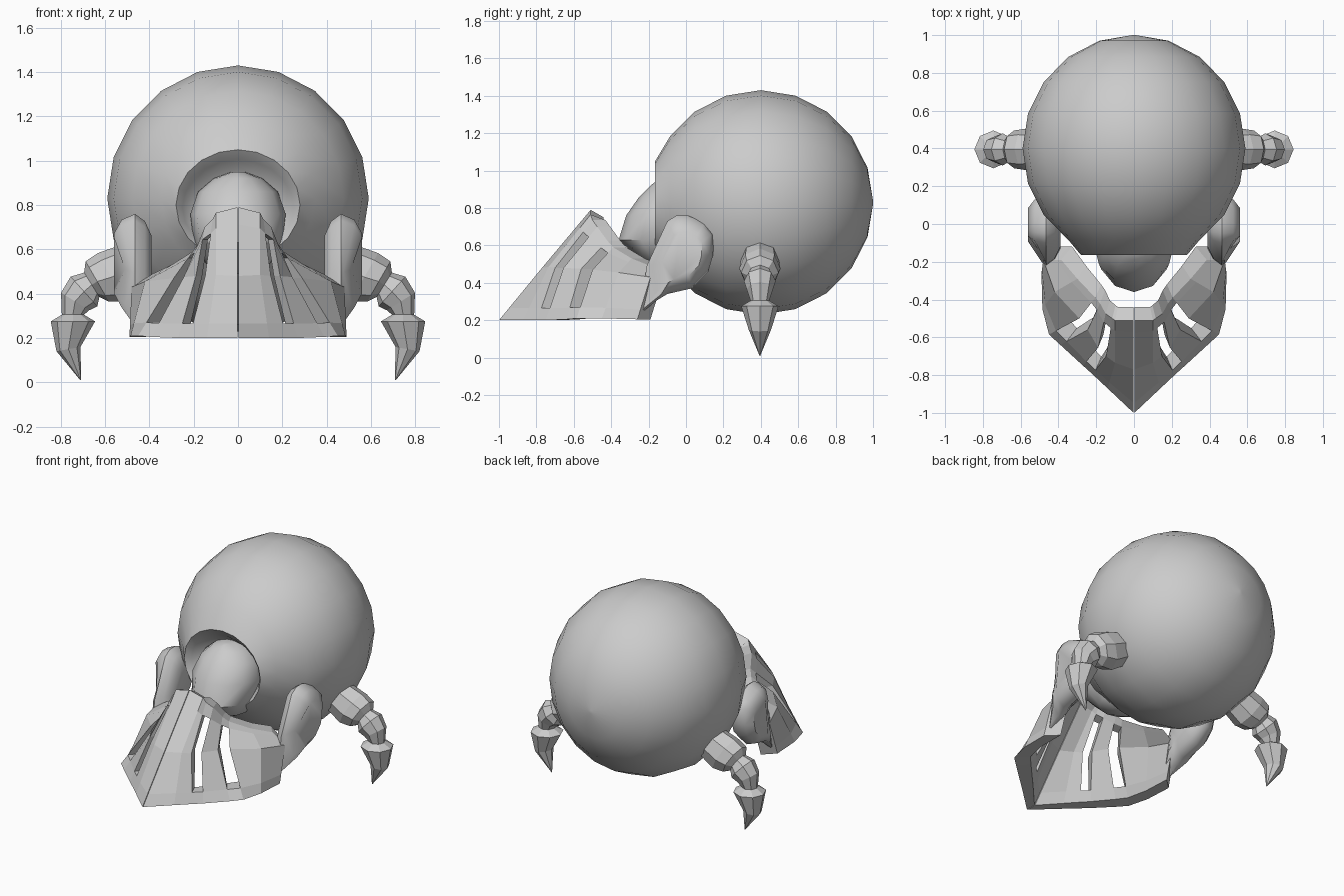
import bpy, bmesh, math
from mathutils import Vector

if "Cube" in bpy.data.objects:
    bpy.data.objects.remove(bpy.data.objects["Cube"])


def make(name, verts, faces, mirror=False, angle=None):
    me = bpy.data.meshes.new(name)
    bm = bmesh.new()
    vs = [bm.verts.new(v) for v in verts]
    for f in faces:
        bm.faces.new([vs[i] for i in f])
    bmesh.ops.recalc_face_normals(bm, faces=bm.faces)
    bm.to_mesh(me)
    bm.free()
    ob = bpy.data.objects.new(name, me)
    bpy.context.collection.objects.link(ob)
    if angle:
        bpy.ops.object.select_all(action='DESELECT')
        ob.select_set(True)
        bpy.context.view_layer.objects.active = ob
        bpy.ops.object.shade_smooth_by_angle(angle=math.radians(angle))
    if mirror:
        m = ob.modifiers.new("mirror", 'MIRROR')
        m.use_mirror_merge = False
    return ob


def loft(name, rings, **kw):
    n = len(rings[0])
    verts = [v for r in rings for v in r]
    faces = [(i*n + j, i*n + (j+1) % n, (i+1)*n + (j+1) % n, (i+1)*n + j)
             for i in range(len(rings)-1) for j in range(n)]
    faces += [tuple(range(n)), tuple(range(len(verts)-n, len(verts)))]
    return make(name, verts, faces, **kw)


def circle(n, off=0.0):
    return [(math.cos(2*math.pi*(k+off)/n), math.sin(2*math.pi*(k+off)/n)) for k in range(n)]


# Round body turned about the y axis, with a sunken face socket: y, rx, rz, centre z
prof = [(0.4 + 0.6*math.cos(math.radians(a)), 0.59*math.sin(math.radians(a)),
         0.6*math.sin(math.radians(a)), 0.83) for a in [1] + list(range(18, 145, 18))]
prof += [(-0.165, 0.28, 0.25, 0.80), (-0.13, 0.25, 0.215, 0.79),
         (-0.05, 0.2, 0.17, 0.77), (-0.02, 0.02, 0.02, 0.75)]
loft("body", [[(rx*c, y, z + rz*s) for c, s in circle(20)] for y, rx, rz, z in prof], angle=60)

# Small face: rings along z (centre y, half width, front depth)
face = [(0.49, -0.11, 0.07, 0.06), (0.53, -0.12, 0.14, 0.13), (0.63, -0.12, 0.2, 0.24),
        (0.76, -0.1, 0.215, 0.22), (0.86, -0.08, 0.18, 0.17), (0.92, -0.07, 0.11, 0.12),
        (0.95, -0.07, 0.03, 0.08)]
loft("face", [[(w*c, y + d*s, z) for c, s in circle(12)] for z, y, w, d in face], angle=40)

# Slotted jaw plate: each column is top rim, crease, bottom rim
cols = [((.002, -.51, .79), (.002, -.77, .48), (.002, -1, .2)),
        ((.10, -.51, .765), (.10, -.735, .485), (.14, -.87, .2)),
        ((.115, -.50, .735), (.148, -.70, .48), (.22, -.795, .2)),
        ((.15, -.475, .70), (.19, -.655, .48), (.27, -.75, .2)),
        ((.18, -.42, .625), (.245, -.56, .475), (.39, -.64, .205)),
        ((.205, -.39, .59), (.29, -.50, .47), (.45, -.585, .21)),
        ((.30, -.29, .53), (.42, -.36, .455), (.485, -.45, .21)),
        ((.385, -.19, .49), (.48, -.19, .43), (.49, -.26, .205))]
outer = []
for t, m, b in cols:
    t, m, b = Vector(t), Vector(m), Vector(b)
    outer += [t, t.lerp(m, .25), m, m.lerp(b, .77), b]
inner = [Vector((max(p.x*0.85, .002), p.y + .07, p.z)) for p in outer]
for k in range(2):
    inner[k*5].z -= 0.04
N = len(outer)
plate = [(c*5 + r, c*5 + r + 1, (c+1)*5 + r + 1, (c+1)*5 + r)
         for c in range(len(cols)-1) for r in range(4)
         if not (c in (2, 4) and r in (1, 2))]
edges = {(f[i], f[(i+1) % 4]) for f in plate for i in range(4)}
walls = [(a, a + N, b + N, b) for a, b in edges if (b, a) not in edges]
make("jaw_plate", outer + inner,
     plate + [tuple(i + N for i in reversed(f)) for f in plate] + walls, mirror=True)

# Jaw hinges: side outline (y, z) stacked in x with shrinking rims
outline = [(-.25, .23), (-.15, .31), (-.1, .34), (.03, .37), (.12, .46), (.145, .55), (.15, .67),
           (.1, .72), (.01, .76), (-.05, .76), (-.1, .73), (-.21, .49)]
hinge = []
for x, s in [(.39, .55), (.42, .85), (.465, 1), (.525, .88), (.56, .6)]:
    ring = []
    for y, z in outline:
        lean = -.05 if (y < -.2 and x > .5) else 0.0
        ring.append((x + lean, -.01 + (y + .01)*s, .54 + (z - .54)*s))
    hinge.append(ring)
loft("jaw_hinge", hinge, mirror=True, angle=45)

# Clawed side legs: x, z, half thickness, half width along y
path = [(.46, .53, .11, .10), (.57, .475, .125, .11), (.635, .455, .105, .10),
        (.66, .44, .065, .065), (.695, .41, .09, .085), (.735, .365, .075, .07),
        (.745, .305, .05, .05), (.745, .275, .1, .1), (.765, .15, .055, .06),
        (.71, .01, .002, .002)]
dirs = [-30, -30, -30, -32, -42, -58, -90, -90, -100, -95]
legs = []
for (x, z, r, w), d in zip(path, dirs):
    a = math.radians(d)
    nx, nz = -math.sin(a), math.cos(a)
    legs.append([(x + nx*r*c, 0.395 + w*s, z + nz*r*c) for c, s in circle(8)])
loft("claw_leg", legs, mirror=True)
